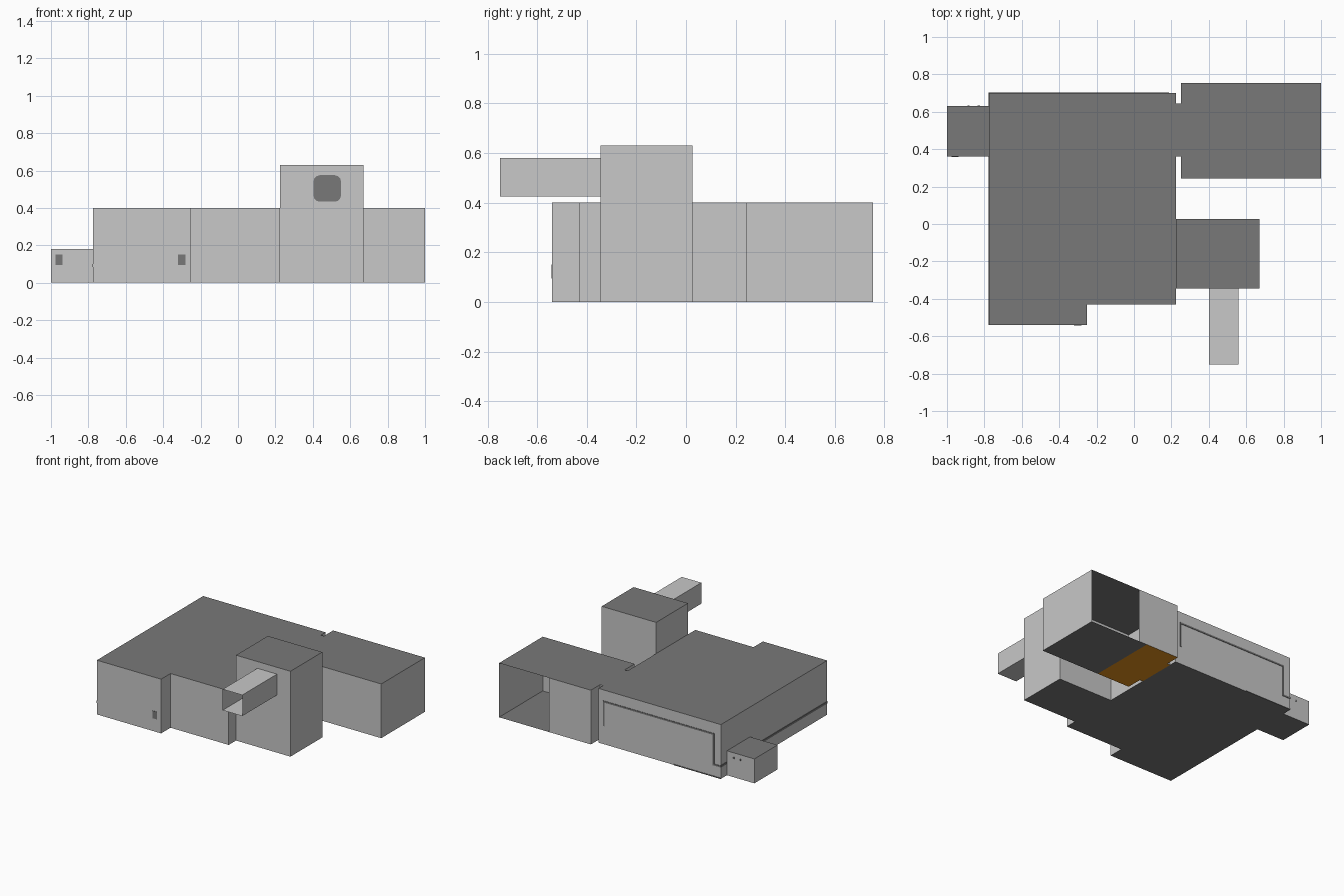
import bpy, bmesh, math

if "Cube" in bpy.data.objects:
    bpy.data.objects.remove(bpy.data.objects["Cube"])


def material(name, rgb):
    m = bpy.data.materials.new(name)
    m.diffuse_color = (*rgb, 1)
    m.use_nodes = True
    m.node_tree.nodes["Principled BSDF"].inputs["Base Color"].default_value = m.diffuse_color
    return m


LIGHT = material("light grey wall", (0.58, 0.58, 0.58))
DARK = material("dark grey roof and trim", (0.19, 0.19, 0.19))
ORANGE = material("orange floor", (0.80, 0.29, 0.012))


def finish(name, bm, mats):
    mesh = bpy.data.meshes.new(name)
    bm.to_mesh(mesh)
    bm.free()
    for m in mats:
        mesh.materials.append(m)
    ob = bpy.data.objects.new(name, mesh)
    bpy.context.collection.objects.link(ob)
    return ob


def block(name, outline, height):
    """Walls in light grey, roof and floor in dark grey."""
    bm = bmesh.new()
    face = bm.faces.new([bm.verts.new((x, y, 0)) for x, y in outline])
    top = bmesh.ops.extrude_face_region(bm, geom=[face])["geom"]
    bmesh.ops.translate(bm, vec=(0, 0, height),
                        verts=[v for v in top if isinstance(v, bmesh.types.BMVert)])
    # the extrusion may keep or drop the floor face
    if not any(all(v.co.z < 1e-6 for v in f.verts) for f in bm.faces):
        bm.faces.new([v for v in bm.verts if v.co.z < 1e-6])
    bmesh.ops.recalc_face_normals(bm, faces=bm.faces)
    for f in bm.faces:
        f.material_index = 1 if abs(f.normal.z) > 0.5 else 0
    return finish(name, bm, [LIGHT, DARK])


def rect(x0, x1, y0, y1):
    return [(x0, y0), (x1, y0), (x1, y1), (x0, y1)]


def box(name, x0, x1, y0, y1, z0, z1, mat=DARK):
    bm = bmesh.new()
    bmesh.ops.create_cube(bm, size=1)
    for v in bm.verts:
        v.co = ((x0 + x1) / 2 + v.co.x * (x1 - x0),
                (y0 + y1) / 2 + v.co.y * (y1 - y0),
                (z0 + z1) / 2 + v.co.z * (z1 - z0))
    return finish(name, bm, [mat])


def sheets(name, quads, mats):
    """Single-skin panels: list of (material slot, corner points)."""
    bm = bmesh.new()
    for slot, pts in quads:
        bm.faces.new([bm.verts.new(p) for p in pts]).material_index = slot
    return finish(name, bm, mats)


def wall(p, q, z0, z1):
    return 0, [(*p, z0), (*q, z0), (*q, z1), (*p, z1)]


def slab(slot, x0, x1, y0, y1, z):
    return slot, [(x, y, z) for x, y in rect(x0, x1, y0, y1)]


# Main hall with front bay, side store and tower
block("main_hall", [(-0.775, -0.54), (-0.25, -0.54), (-0.25, -0.43), (0.225, -0.43),
                    (0.225, 0.70), (-0.775, 0.70)], 0.40)
block("side_store", rect(-1.0, -0.775, 0.36, 0.63), 0.18)
block("tower", rect(0.225, 0.67, -0.345, 0.027), 0.63)

# Right room, open along part of its back
X0, XM, X1, Y0, Y1, H = 0.25, 0.59, 1.0, 0.243, 0.753, 0.40
XF = 0.52
sheets("right_room", [
    wall((X1, Y1), (X1, Y0), 0, H),
    wall((X1, Y0), (X0, Y0), 0, H),
    wall((X0, Y0), (X0, Y1), 0, H),
    wall((X0, Y1), (XM, Y1), 0, H),
    slab(1, X0, X1, Y0, Y1, H),
    slab(1, XF, X1, Y0, Y1, 0),
    slab(2, X0, XF, Y0, Y1, 0),
], [LIGHT, DARK, ORANGE])

# Short link between hall and right room
sheets("link_passage", [
    wall((0.225, 0.36), (X0, 0.36), 0, H),
    wall((X0, 0.645), (0.225, 0.645), 0, H),
    slab(1, 0.225, X0, 0.36, 0.645, H),
    slab(2, 0.225, X0, 0.36, 0.645, 0),
], [LIGHT, DARK, ORANGE])

# Open duct reaching forward from the tower
DX0, DX1, DY0, DY1, DZ0, DZ1 = 0.40, 0.56, -0.75, -0.345, 0.425, 0.58
sheets("duct", [
    wall((DX0, DY0), (DX0, DY1), DZ0, DZ1),
    wall((DX1, DY0), (DX1, DY1), DZ0, DZ1),
    slab(0, DX0, DX1, DY0, DY1, DZ0),
    slab(0, DX0, DX1, DY0, DY1, DZ1),
], [LIGHT])

# Rounded dark opening at the inner end of the duct
cx, cz, hw, hh, r = 0.477, 0.504, 0.074, 0.071, 0.035
points = []
for i, (sx, sz) in enumerate([(1, 1), (-1, 1), (-1, -1), (1, -1)]):
    for k in range(4):
        a = math.radians(90 * i + 30 * k)
        points.append((cx + sx * (hw - r) + r * math.cos(a), -0.349,
                       cz + sz * (hh - r) + r * math.sin(a)))
sheets("duct_opening", [(0, points)], [DARK])

# Small dark hatches on the front walls
box("bay_hatch", -0.32, -0.282, -0.543, -0.538, 0.095, 0.15)
box("store_hatch", -0.977, -0.938, 0.357, 0.362, 0.095, 0.15)

# Two small vents on the back of the store
for i, x in enumerate((-0.885, -0.83)):
    box(f"store_vent_{i + 1}", x - 0.006, x + 0.006, 0.628, 0.634, 0.137, 0.149)

# Thin dark pipe run on the back and left walls
w = 0.006
for name, x0, x1, z0, z1 in [("pipe_riser_right", 0.18, 0.18, 0.14, 0.315),
                             ("pipe_top_run", -0.715, 0.18, 0.315, 0.315),
                             ("pipe_riser_left", -0.715, -0.715, 0.09, 0.315),
                             ("pipe_corner_run", -0.772, -0.715, 0.09, 0.09)]:
    box(name, x0 - w, x1 + w, 0.699, 0.703, z0 - w, z1 + w)
box("pipe_side_run", -0.778, -0.774, -0.54, 0.70, 0.084, 0.100)

# Low skirting strip at the foot of the back wall
box("back_skirting", -0.775, -0.39, 0.699, 0.704, 0.0, 0.006)
